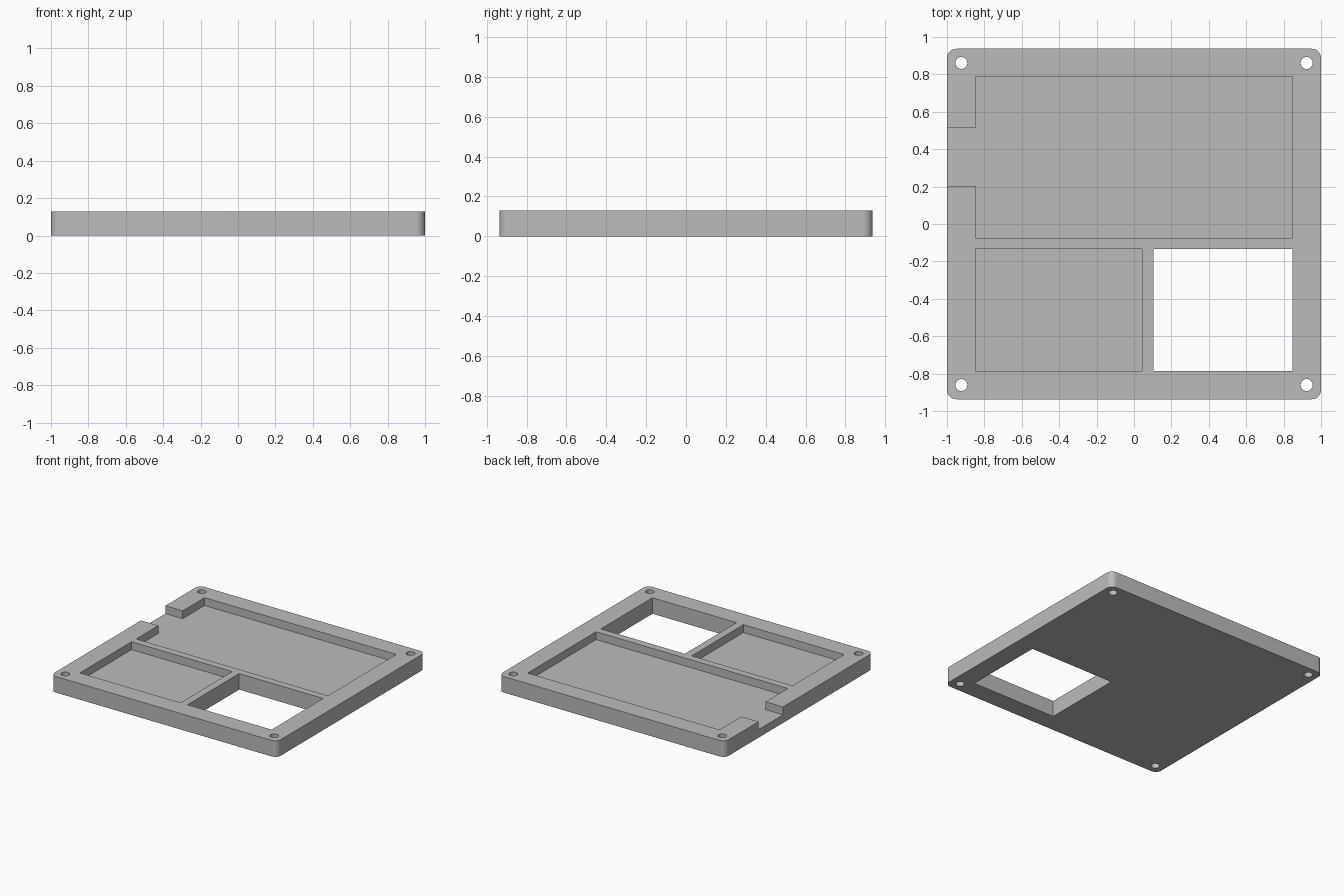
import bpy, bmesh, math

cube = bpy.data.objects.get("Cube")
if cube:
    bpy.data.objects.remove(cube, do_unlink=True)

HX, HY, HEIGHT, FLOOR = 1.0, 0.937, 0.128, 0.065
CORNER, HOLE = 0.05, 0.032

grey = bpy.data.materials.new("plain grey")
grey.use_nodes = True
colour = (0.5, 0.5, 0.5, 1)
grey.diffuse_color = colour
grey.node_tree.nodes["Principled BSDF"].inputs["Base Color"].default_value = colour


def arc(cx, cy, r, start, sweep, steps):
    """Points along a circular arc, angles in degrees."""
    angles = [math.radians(start + sweep * i / steps) for i in range(steps + 1)]
    return [(cx + r * math.cos(a), cy + r * math.sin(a)) for a in angles]


def rect(x0, x1, y0, y1):
    return [(x0, y0), (x1, y0), (x1, y1), (x0, y1)]


def prism(name, outline, z0, z1):
    """Extrude a flat outline between two heights."""
    bm = bmesh.new()
    face = bm.faces.new([bm.verts.new((x, y, z0)) for x, y in outline])
    top = bmesh.ops.extrude_face_region(bm, geom=[face])["geom"]
    for v in top:
        if isinstance(v, bmesh.types.BMVert):
            v.co.z = z1
    bmesh.ops.recalc_face_normals(bm, faces=bm.faces)
    mesh = bpy.data.meshes.new(name)
    bm.to_mesh(mesh)
    bm.free()
    mesh.materials.append(grey)
    obj = bpy.data.objects.new(name, mesh)
    bpy.context.collection.objects.link(obj)
    return obj


# Rounded plate
outline = []
for i, (sx, sy) in enumerate([(1, 1), (-1, 1), (-1, -1), (1, -1)]):
    outline += arc(sx * (HX - CORNER), sy * (HY - CORNER), CORNER, 90 * i, 90, 12)
tray = prism("tray", outline, 0, HEIGHT)

# Large pocket with its side opening, small pocket, and through window
large = [(-0.847, -0.075), (0.847, -0.075), (0.847, 0.788), (-0.847, 0.788),
         (-0.847, 0.512), (-1.1, 0.512), (-1.1, 0.204), (-0.847, 0.204)]
cutters = [
    prism("large_pocket_cutter", large, FLOOR, 0.3),
    prism("small_pocket_cutter", rect(-0.847, 0.043, -0.786, -0.134), FLOOR, 0.3),
    prism("window_cutter", rect(0.104, 0.847, -0.786, -0.134), -0.1, 0.3),
]

# Corner screw holes
for sx in (-1, 1):
    for sy in (-1, 1):
        ring = arc(sx * 0.923, sy * 0.861, HOLE, 0, 360, 32)[:-1]
        cutters.append(prism("screw_hole_cutter", ring, -0.1, 0.3))

# Cut everything out of the plate
bpy.context.view_layer.objects.active = tray
for cutter in cutters:
    cutter.hide_render = True
    mod = tray.modifiers.new(cutter.name, "BOOLEAN")
    mod.operation, mod.solver, mod.object = "DIFFERENCE", "EXACT", cutter
    bpy.ops.object.modifier_apply(modifier=mod.name)
    bpy.data.objects.remove(cutter, do_unlink=True)

# Smooth the round walls, keep the edges sharp
bpy.ops.object.select_all(action="DESELECT")
tray.select_set(True)
bpy.ops.object.shade_smooth_by_angle(angle=math.radians(30))
